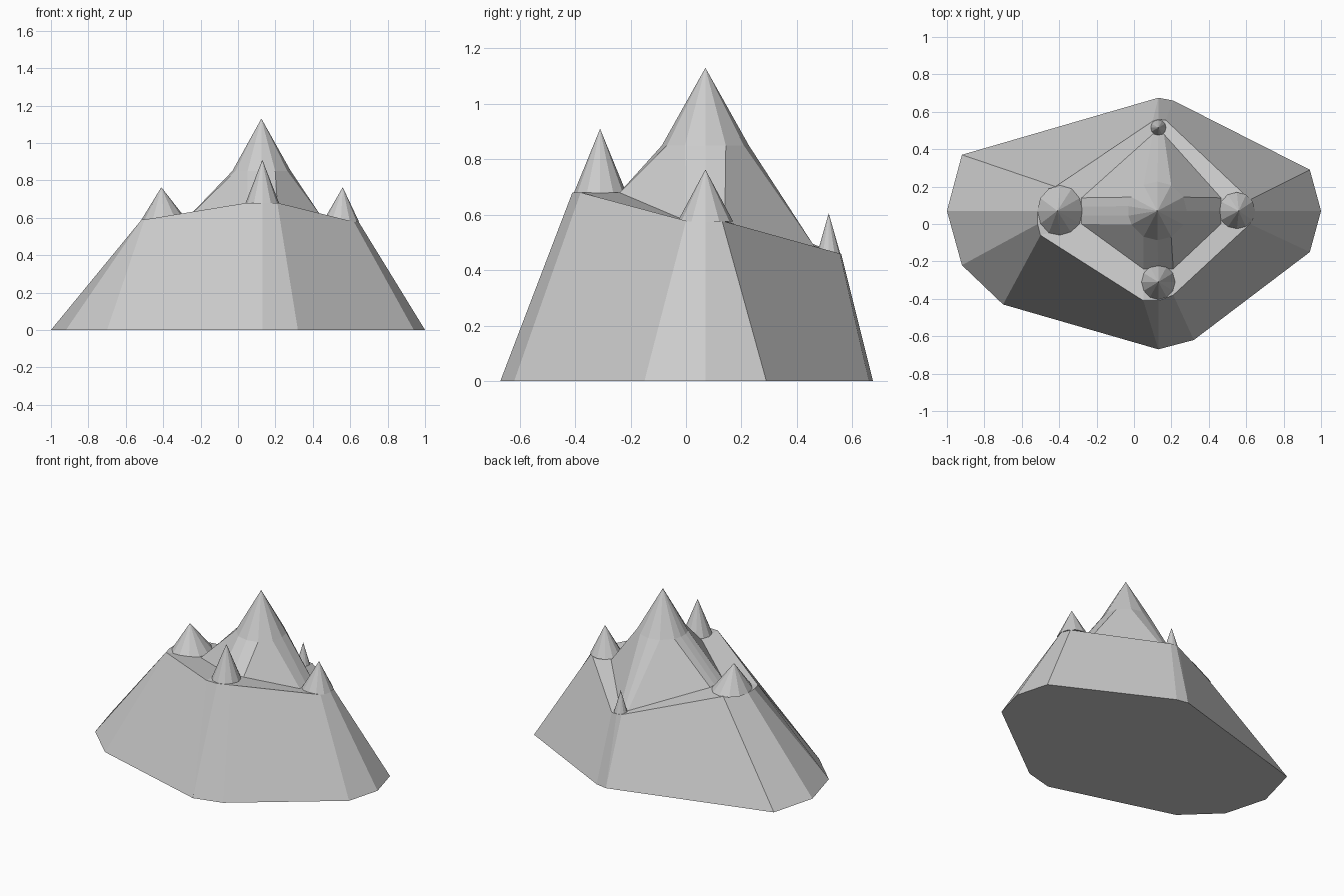
import bpy, bmesh, math
from mathutils import Vector

cube = bpy.data.objects.get("Cube")
if cube:
    bpy.data.objects.remove(cube)

stone = bpy.data.materials.new("grey_stone")
stone.use_nodes = True
grey = (0.6, 0.6, 0.6, 1)
stone.diffuse_color = grey
stone.node_tree.nodes["Principled BSDF"].inputs["Base Color"].default_value = grey

SUMMIT = Vector((0.125, 0.07, 1.13))
CROWN_Z, CROWN_R = 0.85, 0.157

# Each shoulder: direction angle, height, saddle centre, half width,
# then foot points and the rim points above them, counter-clockwise
SHOULDERS = [
    (180, 0.59, (-0.28, 0.07), 0.07,
     [(-0.92, 0.37), (-1, 0.07), (-0.92, -0.22), (-0.7, -0.43)],
     [(-0.42, 0.2), (-0.515, 0.07), (-0.515, 0), (-0.5, -0.06)]),
    (270, 0.68, (0.13, -0.24), 0.08,
     [(0.13, -0.67), (0.13, -0.67), (0.32, -0.62)],
     [(0.05, -0.41), (0.13, -0.41), (0.21, -0.38)]),
    (0, 0.578, (0.465, 0.07), 0.07,
     [(0.94, -0.15), (1, 0.07), (0.94, 0.29)],
     [(0.62, 0), (0.645, 0.07), (0.62, 0.13)]),
    (90, 0.46, (0.13, 0.48), 0.03,
     [(0.21, 0.66), (0.13, 0.675), (0.13, 0.675)],
     [(0.17, 0.555), (0.13, 0.56), (0.1, 0.55)]),
]


def make_object(name, bm):
    bmesh.ops.remove_doubles(bm, verts=bm.verts, dist=0.0005)
    bmesh.ops.recalc_face_normals(bm, faces=bm.faces)
    mesh = bpy.data.meshes.new(name)
    bm.to_mesh(mesh)
    bm.free()
    mesh.materials.append(stone)
    obj = bpy.data.objects.new(name, mesh)
    bpy.context.collection.objects.link(obj)
    return obj


def fan(bm, ring, tip):
    for i, v in enumerate(ring):
        bm.faces.new((v, ring[(i + 1) % len(ring)], tip))


# Mountain body: foot, rim, saddle and crown rings lofted up to the summit
rings = [[], [], [], []]
for angle, height, saddle, half, foot, rim in SHOULDERS:
    a = math.radians(angle)
    tangent = Vector((-math.sin(a), math.cos(a)))
    for i, (f, r) in enumerate(zip(foot, rim)):
        t = 2 * i / (len(foot) - 1) - 1
        inner = Vector(saddle) + tangent * t * half
        b = a + t * math.radians(28)
        rings[0].append((*f, 0))
        rings[1].append((*r, height))
        rings[2].append((*inner, height))
        rings[3].append((SUMMIT.x + CROWN_R * math.cos(b),
                         SUMMIT.y + CROWN_R * math.sin(b), CROWN_Z))

bm = bmesh.new()
loops = [[bm.verts.new(p) for p in ring] for ring in rings]
count = len(loops[0])
for low, high in zip(loops, loops[1:]):
    for i in range(count):
        j = (i + 1) % count
        bm.faces.new((low[i], low[j], high[j], high[i]))
fan(bm, loops[-1], bm.verts.new(SUMMIT))
bm.faces.new(list(reversed(loops[0])))
make_object("mountain_body", bm)


# Small peaks standing on the shoulders
def peak(name, center, radii, base_z, tip):
    bm = bmesh.new()
    sides = 12
    ring = []
    for i in range(sides):
        a = math.tau * i / sides
        ring.append(bm.verts.new((center[0] + radii[0] * math.cos(a),
                                  center[1] + radii[1] * math.sin(a), base_z)))
    fan(bm, ring, bm.verts.new(tip))
    bm.faces.new(list(reversed(ring)))
    make_object(name, bm)


peak("right_peak", (-0.395, 0.07), (0.122, 0.137), 0.588, (-0.41, 0.07, 0.763))
peak("front_peak", (0.13, -0.31), (0.09, 0.095), 0.678, (0.13, -0.31, 0.91))
peak("left_peak", (0.55, 0.07), (0.098, 0.1), 0.576, (0.56, 0.07, 0.763))
peak("back_peak", (0.13, 0.515), (0.042, 0.042), 0.458, (0.13, 0.515, 0.605))
